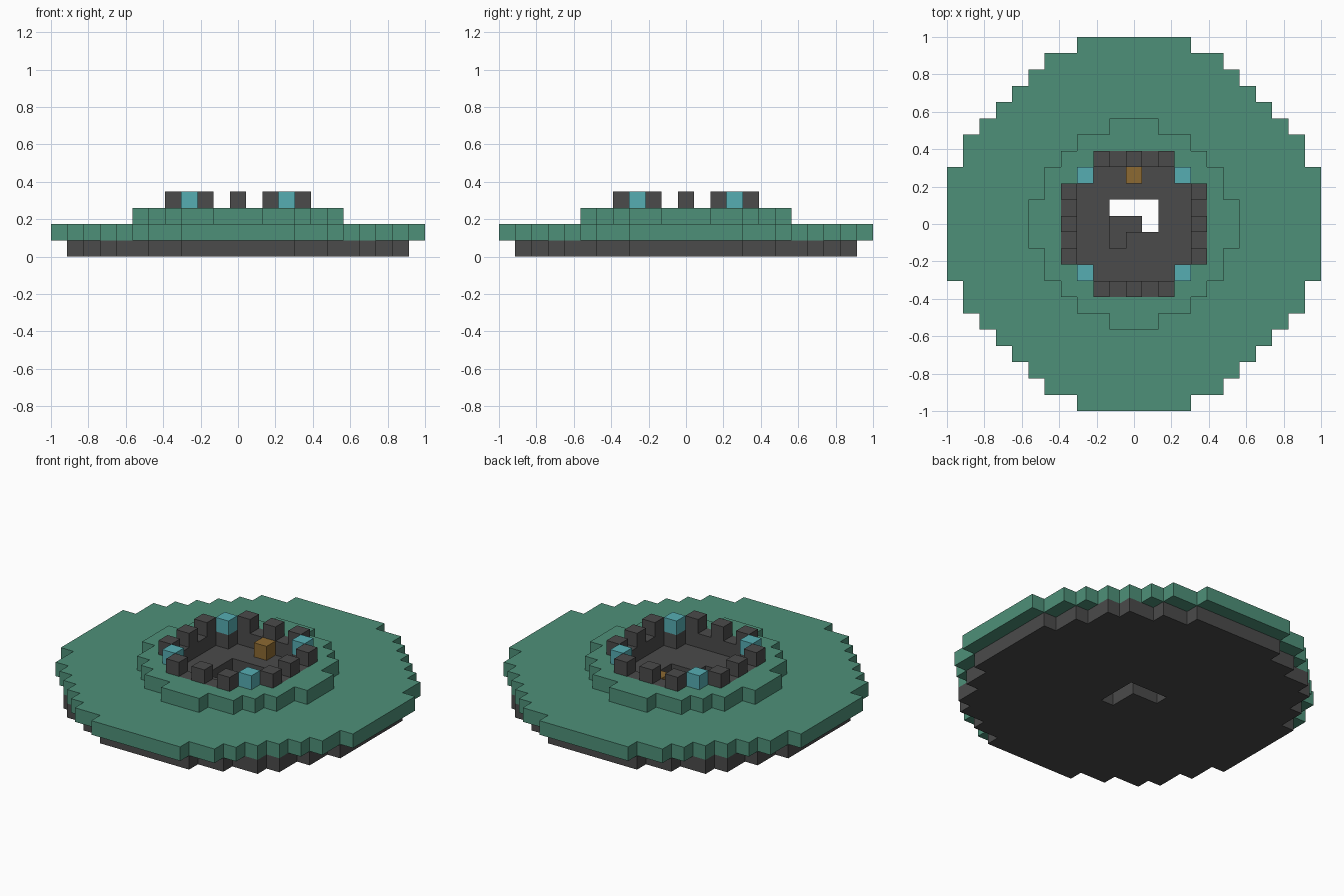
import bpy
import bmesh
from mathutils import Vector

if "Cube" in bpy.data.objects:
    bpy.data.objects.remove(bpy.data.objects["Cube"], do_unlink=True)

U = 2 / 23  # edge of one block


def material(name, rgb):
    m = bpy.data.materials.new(name)
    m.use_nodes = True
    color = (*rgb, 1)
    m.diffuse_color = color
    m.node_tree.nodes["Principled BSDF"].inputs["Base Color"].default_value = color
    return m


GREEN = material("green", (0.076, 0.28, 0.19))
STONE = material("dark_grey", (0.07, 0.07, 0.07))
TEAL = material("teal", (0.093, 0.42, 0.45))
AMBER = material("amber", (0.262, 0.144, 0.032))


def slab(name, cells, level, mat):
    """Extrude a set of grid cells into a one-block-high layer."""
    bm = bmesh.new()
    verts = {}

    def corner(i, j):
        if (i, j) not in verts:
            verts[i, j] = bm.verts.new(((i - 0.5) * U, (j - 0.5) * U, level * U))
        return verts[i, j]

    for i, j in sorted(cells):
        bm.faces.new([corner(i, j), corner(i + 1, j),
                      corner(i + 1, j + 1), corner(i, j + 1)])
    out = bmesh.ops.extrude_face_region(bm, geom=bm.faces[:], use_keep_orig=True)
    top = [g for g in out["geom"] if isinstance(g, bmesh.types.BMVert)]
    bmesh.ops.translate(bm, verts=top, vec=Vector((0, 0, U)))
    bmesh.ops.recalc_face_normals(bm, faces=bm.faces[:])
    mesh = bpy.data.meshes.new(name)
    bm.to_mesh(mesh)
    bm.free()
    mesh.materials.append(mat)
    obj = bpy.data.objects.new(name, mesh)
    bpy.context.collection.objects.link(obj)
    return obj


def disc(half_widths):
    """Stepped disc from the half width of each row, centre row outwards."""
    return {(i, s * j) for j, w in enumerate(half_widths)
            for i in range(-w, w + 1) for s in (-1, 1)}


base = disc([10, 10, 10, 10, 9, 9, 8, 8, 7, 5, 3])
plate = disc([11, 11, 11, 11, 10, 10, 9, 8, 7, 6, 5, 3])
terrace = disc([6, 6, 5, 5, 4, 3, 1])
keep = disc([4, 4, 4, 3, 2])
room = disc([3, 3, 3, 2])
wall = keep - room

# Spiral stairwell cut through the two lower layers
row = {(-1, 1), (0, 1), (1, 1), (1, 0)}
base_hole = row | {(1, -1)}
floor_hole = row | {(0, 0), (-1, 0), (-1, -1)}

slab("foundation", base - base_hole, 0, STONE)
slab("wide_plate", plate - keep, 1, GREEN)
slab("room_floor", keep - floor_hole, 1, STONE)
slab("raised_terrace", terrace - keep, 2, GREEN)
slab("inner_wall", wall, 2, STONE)

# Battlements, corner lamps and the chest in the room
merlons = {(a, s * 4) for a in (-2, 0, 2) for s in (-1, 1)}
merlons |= {(j, i) for i, j in merlons}
for n, cell in enumerate(sorted(merlons)):
    slab(f"merlon_{n + 1}", {cell}, 3, STONE)
for n, cell in enumerate([(x, y) for x in (-3, 3) for y in (-3, 3)]):
    slab(f"corner_lamp_{n + 1}", {cell}, 3, TEAL)
slab("chest", {(0, 3)}, 2, AMBER)
